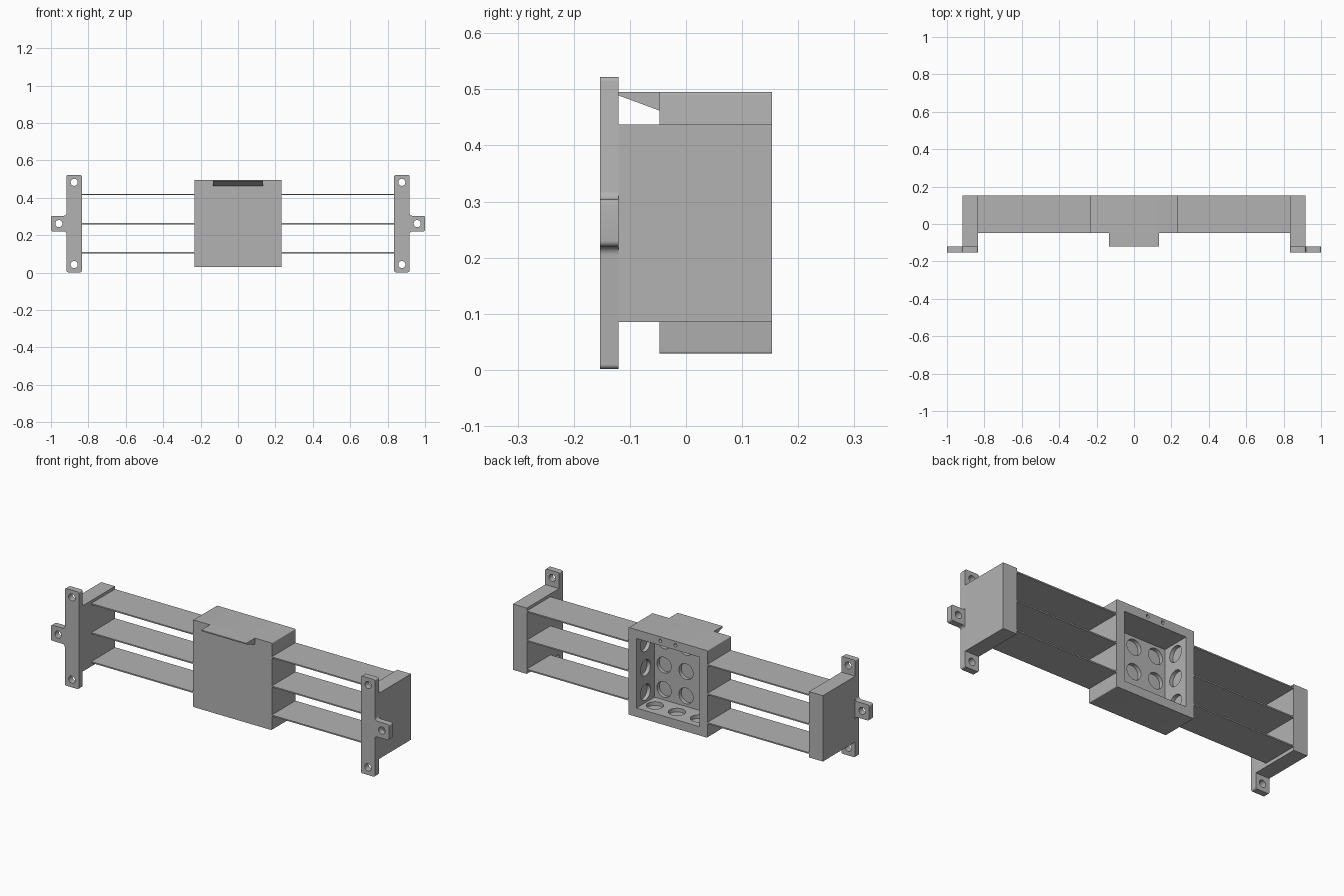
import bpy, bmesh, math
from mathutils import Vector, Matrix

cube = bpy.data.objects.get("Cube")
if cube:
    bpy.data.objects.remove(cube)

grey = bpy.data.materials.new("plain_grey")
grey.use_nodes = True
COLOUR = (0.45, 0.45, 0.45, 1)
grey.diffuse_color = COLOUR
grey.node_tree.nodes["Principled BSDF"].inputs["Base Color"].default_value = COLOUR


def make(name, bm):
    bmesh.ops.recalc_face_normals(bm, faces=bm.faces)
    mesh = bpy.data.meshes.new(name)
    bm.to_mesh(mesh)
    bm.free()
    mesh.materials.append(grey)
    obj = bpy.data.objects.new(name, mesh)
    bpy.context.collection.objects.link(obj)
    return obj


def rounded(corners, steps=5):
    """Round each (u, v, radius) corner of an outline."""
    out = []
    for i, (u, v, r) in enumerate(corners):
        p = Vector((u, v))
        if r == 0:
            out.append(p)
            continue
        a = p + (Vector(corners[i - 1][:2]) - p).normalized() * r
        b = p + (Vector(corners[(i + 1) % len(corners)][:2]) - p).normalized() * r
        centre = a + b - p
        for k in range(steps + 1):
            t = k / steps * math.pi / 2
            out.append(centre + (a - centre) * math.cos(t) + (b - centre) * math.sin(t))
    return out


def extrude(name, outline, start, end, axis="Y"):
    """Extrude an XZ outline along y, or a YZ outline along x."""
    bm = bmesh.new()
    place = (lambda p: (p.x, start, p.y)) if axis == "Y" else (lambda p: (start, p.x, p.y))
    face = bm.faces.new([bm.verts.new(place(p)) for p in outline])
    ext = bmesh.ops.extrude_face_region(bm, geom=[face])
    move = (0, end - start, 0) if axis == "Y" else (end - start, 0, 0)
    bmesh.ops.translate(bm, verts=[e for e in ext["geom"] if isinstance(e, bmesh.types.BMVert)], vec=move)
    return make(name, bm)


def box(name, x0, x1, y0, y1, z0, z1, r=0.0):
    return extrude(name, rounded([(x0, z0, r), (x1, z0, r), (x1, z1, r), (x0, z1, r)]), y0, y1)


def cylinder(pos, radius, length, axis):
    turn = {"X": Matrix.Rotation(math.pi / 2, 4, "Y"),
            "Y": Matrix.Rotation(math.pi / 2, 4, "X"), "Z": Matrix()}[axis]
    bm = bmesh.new()
    bmesh.ops.create_cone(bm, cap_ends=True, segments=32, radius1=radius, radius2=radius,
                          depth=length, matrix=Matrix.Translation(pos) @ turn)
    return make("cutter", bm)


def cut(target, cutter):
    cutter.hide_render = True
    mod = target.modifiers.new("cut", "BOOLEAN")
    mod.operation, mod.solver, mod.object = "DIFFERENCE", "EXACT", cutter
    bpy.context.view_layer.objects.active = target
    bpy.ops.object.modifier_apply(modifier=mod.name)
    bpy.data.objects.remove(cutter)


def smooth(obj):
    bpy.ops.object.select_all(action="DESELECT")
    obj.select_set(True)
    bpy.context.view_layer.objects.active = obj
    bpy.ops.object.shade_smooth_by_angle(angle=math.radians(30))


FRONT, BACK, MID = -0.047, 0.153, 0.262
HALF, WALL, POCKET = 0.233, 0.047, 0.02

# Central housing, open at the back
housing = box("housing", -HALF, HALF, FRONT, BACK, MID - HALF, MID + HALF, 0.004)
inner = HALF - WALL
floor_y = FRONT + WALL
cut(housing, box("cutter", -inner, inner, floor_y, BACK + 0.05, MID - inner, MID + inner))

# Shallow round pockets on the front, side and bottom walls of the cavity
pocket_y = (floor_y + BACK) / 2
for a in (-0.13, 0, 0.13):
    for b in (-0.13, 0, 0.13):
        cut(housing, cylinder((a, floor_y, MID + b), 0.042, POCKET * 2, "Y"))
    for side in (-1, 1):
        cut(housing, cylinder((side * inner, pocket_y, MID + a), 0.042, POCKET * 2, "X"))
    cut(housing, cylinder((a, pocket_y, MID - inner), 0.042, POCKET * 2, "Z"))

# Small screw holes in the top of the rear rim
for x in (-0.045, 0.045):
    cut(housing, cylinder((x, BACK, 0.473), 0.009, 0.08, "Y"))
smooth(housing)

# Wedge-shaped lip at the top of the housing front
lip = [Vector(p) for p in ((FRONT, 0.462), (FRONT, 0.495), (-0.12, 0.495), (-0.12, 0.489))]
extrude("front_lip", lip, -0.133, 0.133, "X")

for s, side in ((1, "left"), (-1, "right")):
    # Three thin slats from the housing to the end block
    for z, level in ((0.107, "lower"), (MID, "middle"), (0.418, "upper")):
        x0, x1 = sorted((s * HALF, s * 0.835))
        box(f"{side}_{level}_slat", x0, x1, FRONT, BACK, z - 0.0035, z + 0.0035)

    # End block
    x0, x1 = sorted((s * 0.835, s * 0.917))
    profile = [(-0.12, 0.085, 0), (BACK, 0.085, 0), (BACK, 0.437, 0), (-0.12, 0.437, 0)]
    extrude(f"{side}_end_block", rounded(profile), x0, x1, "X")

    # Mounting flange with a side tab and three screw holes
    half = [(0.835, 0.26, 0.008), (0.917, 0.26, 0.008), (0.917, 0.042, 0.015), (1.0, 0.042, 0.01)]
    corners = [(s * x, MID + d, r) for x, d, r in half]
    corners += [(s * x, MID - d, r) for x, d, r in reversed(half)]
    flange = extrude(f"{side}_flange", rounded(corners), -0.153, -0.12)
    for x, z in ((0.876, 0.483), (0.876, 0.043), (0.958, MID)):
        cut(flange, cylinder((s * x, -0.136, z), 0.019, 0.1, "Y"))
    smooth(flange)
